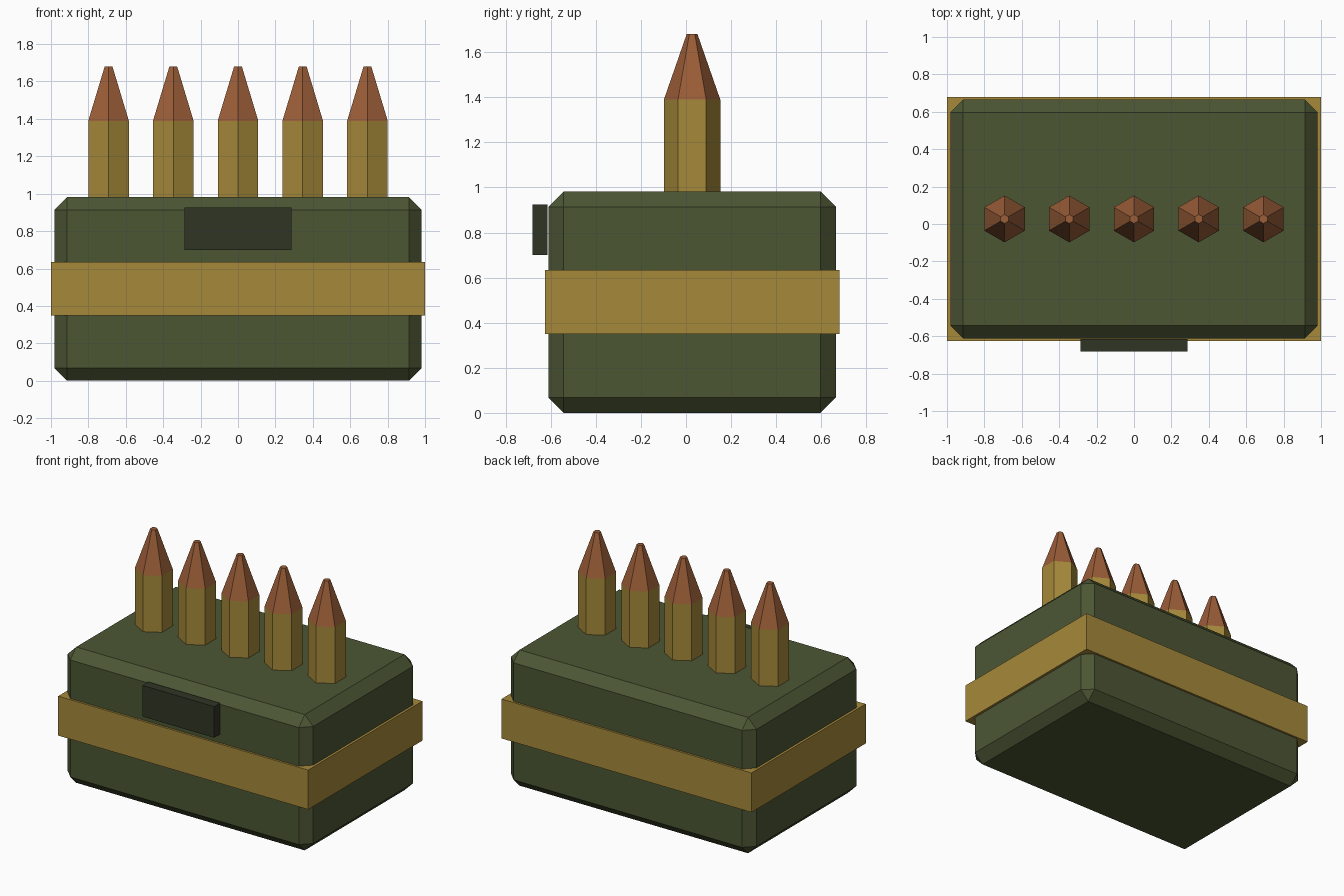
import bpy, bmesh
from math import sin, cos, pi

if "Cube" in bpy.data.objects:
    bpy.data.objects.remove(bpy.data.objects["Cube"])

CY = 0.027  # body centre in y


def material(name, rgb):
    m = bpy.data.materials.new(name)
    m.diffuse_color = (*rgb, 1)
    m.use_nodes = True
    m.node_tree.nodes["Principled BSDF"].inputs["Base Color"].default_value = m.diffuse_color
    return m


green = material("olive_green", (0.072, 0.093, 0.034))
dark = material("dark_olive", (0.03, 0.035, 0.018))
brass = material("brass", (0.38, 0.25, 0.042))
copper = material("copper", (0.33, 0.11, 0.04))


def finish(name, bm, mat):
    bmesh.ops.recalc_face_normals(bm, faces=bm.faces)
    me = bpy.data.meshes.new(name)
    bm.to_mesh(me)
    bm.free()
    me.materials.append(mat)
    ob = bpy.data.objects.new(name, me)
    bpy.context.collection.objects.link(ob)
    return ob


def box(name, x, y, z, mat, bevel=0):
    """Box from (min, max) ranges, with an optional flat chamfer."""
    bm = bmesh.new()
    bmesh.ops.create_cube(bm, size=1)
    for v in bm.verts:
        v.co = [r[0] + (c + 0.5) * (r[1] - r[0]) for c, r in zip(v.co, (x, y, z))]
    if bevel:
        bmesh.ops.bevel(bm, geom=bm.edges[:], offset=bevel, segments=1,
                        affect='EDGES', profile=0.5)
    return finish(name, bm, mat)


def hex_frustum(name, x, z0, z1, r0, r1, mat):
    """Six-sided tapered prism with corners pointing along y."""
    bm = bmesh.new()
    rings = [[bm.verts.new((x + r * sin(i * pi / 3), CY + r * cos(i * pi / 3), z))
              for i in range(6)] for z, r in ((z0, r0), (z1, r1))]
    for ring in rings:
        bm.faces.new(ring)
    for i in range(6):
        j = (i + 1) % 6
        bm.faces.new((rings[0][i], rings[0][j], rings[1][j], rings[1][i]))
    return finish(name, bm, mat)


# Chamfered crate, brass band and front latch
box("crate_body", (-0.982, 0.982), (CY - 0.638, CY + 0.638), (0, 0.982), green, 0.068)
box("band", (-1, 1), (CY - 0.653, CY + 0.653), (0.35, 0.635), brass)
box("front_latch", (-0.287, 0.287), (-0.682, -0.615), (0.70, 0.925), dark)

# Row of five cartridges
for i in range(5):
    x = (i - 2) * 0.346
    hex_frustum(f"cartridge_case_{i + 1}", x, 0.96, 1.39, 0.125, 0.125, brass)
    hex_frustum(f"cartridge_tip_{i + 1}", x, 1.39, 1.68, 0.125, 0.024, copper)
